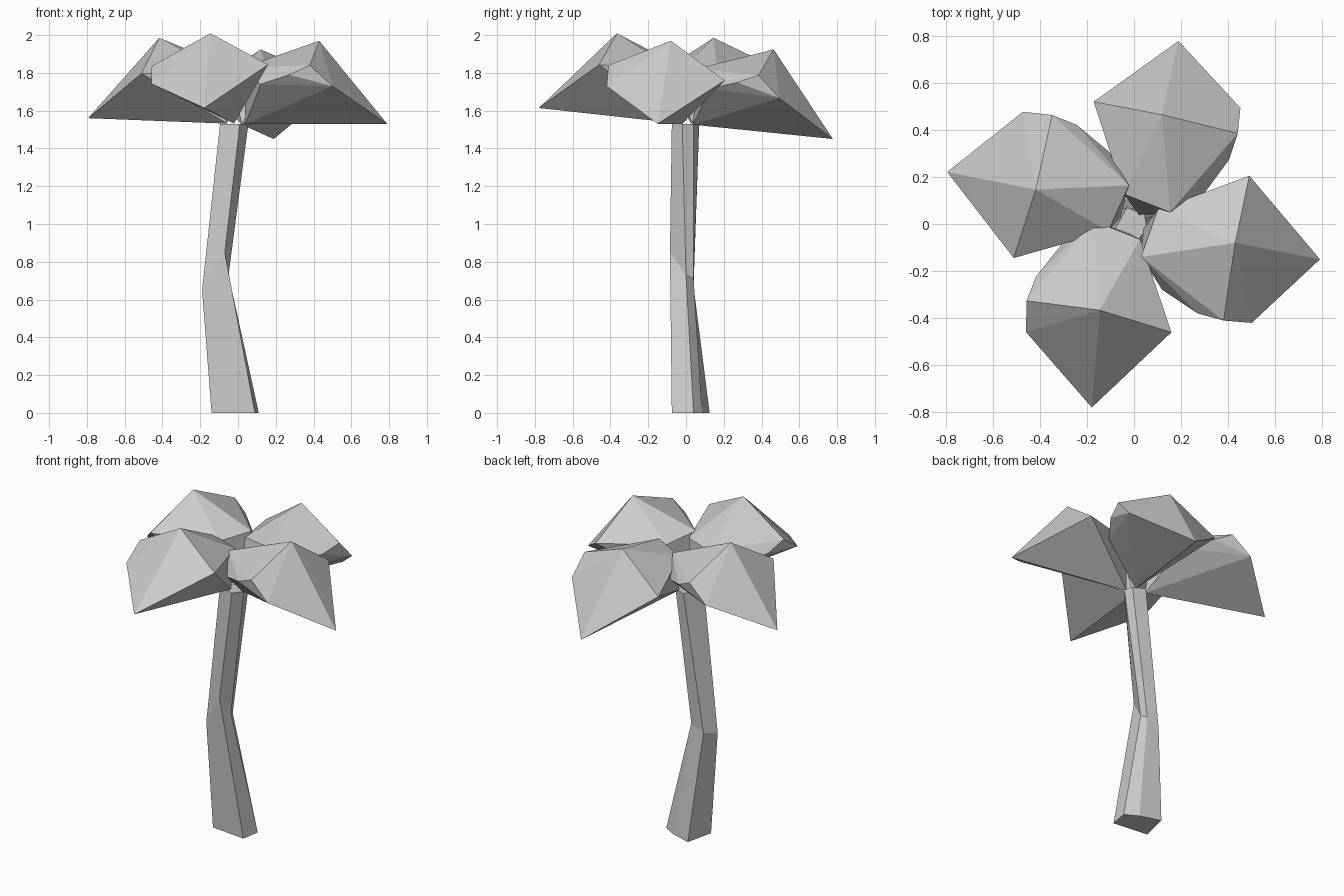
import bpy, bmesh
from math import radians
from mathutils import Matrix, Vector

if "Cube" in bpy.data.objects:
    bpy.data.objects.remove(bpy.data.objects["Cube"])


def finish(bm, name):
    bmesh.ops.recalc_face_normals(bm, faces=bm.faces)
    mesh = bpy.data.meshes.new(name)
    bm.to_mesh(mesh)
    bm.free()
    obj = bpy.data.objects.new(name, mesh)
    bpy.context.collection.objects.link(obj)
    return obj


# Trunk: three five-sided rings, bent in the middle
rings = [
    [(-.14, -.05, 0), (.09, -.075, 0), (.11, .04, 0), (.03, .085, 0), (-.10, .125, 0)],
    [(-.19, -.045, .65), (-.07, -.085, .85), (-.05, 0, .73), (-.065, .04, .71), (-.15, .04, .67)],
    [(-.095, -.045, 1.53), (.01, -.075, 1.53), (.055, -.02, 1.53), (.045, .04, 1.53), (-.03, .07, 1.53)],
]
bm = bmesh.new()
loops = [[bm.verts.new(p) for p in ring] for ring in rings]
for low, high in zip(loops, loops[1:]):
    for i in range(5):
        j = (i + 1) % 5
        bm.faces.new((low[i], low[j], high[j], high[i]))
bm.faces.new(loops[0][::-1])
bm.faces.new(loops[-1])
finish(bm, "trunk")

# Fronds: one faceted leaf volume, turned and pitched around the trunk top
leaf = [
    (.79, -.15, 1.53),                                            # tip
    (.43, -.08, 1.97), (.03, -.14, 1.83),                         # ridge
    (.49, .205, 1.76), (.10, .06, 1.80),                          # narrow side
    (.38, -.41, 1.84), (.50, -.42, 1.73),                         # wide side
    (.27, -.38, 1.79), (.12, -.28, 1.74),
    (.04, -.02, 1.53),                                            # stem
]
PIVOT = Vector((0, 0, 1.53))
HEADING = -10.8


def frond(name, azimuth, pitch, roll=0, out=0):
    turn = (Matrix.Rotation(radians(azimuth), 3, 'Z')
            @ Matrix.Rotation(radians(-pitch), 3, 'Y')
            @ Matrix.Rotation(radians(roll), 3, 'X'))
    level = Matrix.Rotation(radians(-HEADING), 3, 'Z')
    bm = bmesh.new()
    for p in leaf:
        bm.verts.new(turn @ (level @ (Vector(p) - PIVOT) + Vector((out, 0, 0))) + PIVOT)
    bmesh.ops.convex_hull(bm, input=bm.verts)
    loose = [v for v in bm.verts if not v.link_faces]
    bmesh.ops.delete(bm, geom=loose, context='VERTS')
    finish(bm, name)


frond("frond_right", HEADING, 0)
frond("frond_back", 76.3, -5.7, 1)
frond("frond_left", 164.4, 2.1, 4, .02)
frond("frond_front", 257, 6, 8)
